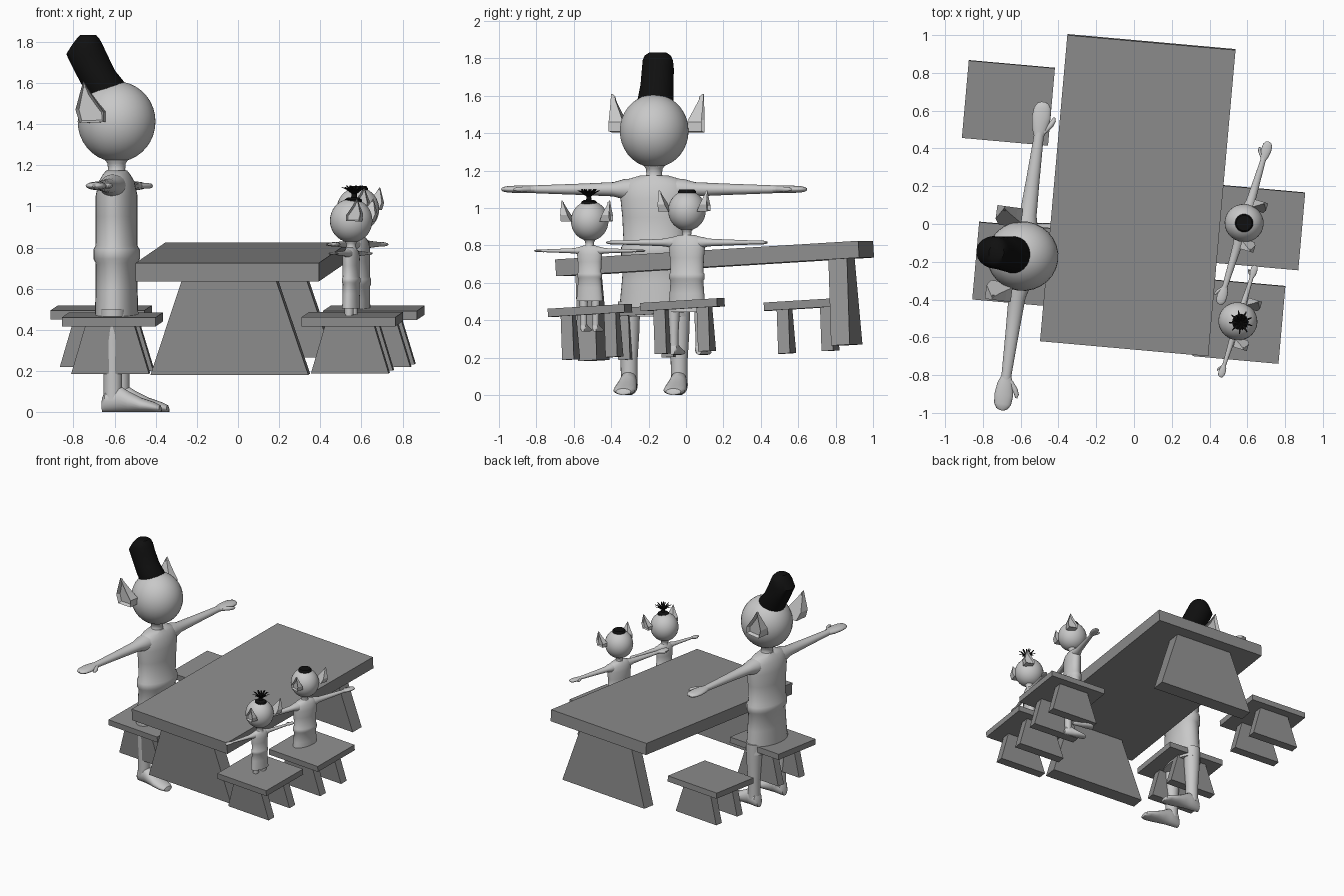
import bpy, bmesh, math
from mathutils import Matrix, Vector

if "Cube" in bpy.data.objects:
    bpy.data.objects.remove(bpy.data.objects["Cube"])


def material(name, v):
    m = bpy.data.materials.new(name)
    m.diffuse_color = (v, v, v, 1)
    m.use_nodes = True
    m.node_tree.nodes["Principled BSDF"].inputs["Base Color"].default_value = m.diffuse_color
    return m


SKIN = material("light grey", 0.58)
WOOD = material("mid grey", 0.27)
HAIR = material("black", 0.005)


def finish(name, bm, mat, M, smooth=True):
    bmesh.ops.recalc_face_normals(bm, faces=bm.faces)
    me = bpy.data.meshes.new(name)
    bm.to_mesh(me)
    bm.free()
    me.materials.append(mat)
    if smooth:
        me.shade_smooth()
        me.set_sharp_from_angle(angle=math.radians(40))
    ob = bpy.data.objects.new(name, me)
    bpy.context.collection.objects.link(ob)
    ob.matrix_world = M
    return ob


def loft(name, tubes, axis, mat, M, n=20):
    """Each tube is a list of elliptical rings (t, c1, c2, r1, r2) along an axis."""
    bm = bmesh.new()
    for rings in tubes:
        loops = []
        for t, c1, c2, r1, r2 in rings:
            loop = []
            for i in range(n):
                a = 2 * math.pi * i / n
                p, q = c1 + r1 * math.cos(a), c2 + r2 * math.sin(a)
                co = {"x": (t, p, q), "y": (p, t, q), "z": (p, q, t)}[axis]
                loop.append(bm.verts.new(co))
            loops.append(loop)
        for a, b in zip(loops, loops[1:]):
            for i in range(n):
                j = (i + 1) % n
                bm.faces.new((a[i], a[j], b[j], b[i]))
        bm.faces.new(loops[0])
        bm.faces.new(loops[-1])
    return finish(name, bm, mat, M)


def slab(bm, w0, w1, y0, y1, z0, z1):
    """Block with half-width w0 at the bottom and w1 at the top."""
    v = [bm.verts.new((s * w, y, z)) for z, w in ((z0, w0), (z1, w1))
         for s, y in ((-1, y0), (1, y0), (1, y1), (-1, y1))]
    for f in ((0, 1, 2, 3), (4, 5, 6, 7), (0, 1, 5, 4), (1, 2, 6, 5), (2, 3, 7, 6), (3, 0, 4, 7)):
        bm.faces.new([v[i] for i in f])


def bench(name, loc, w, d, t, leg0, leg1, ya, yb, h):
    """Plank top on two trapezoid legs; the origin is the top centre."""
    M = (Matrix.Translation(loc) @ Matrix.Rotation(math.radians(-5.1), 4, "Z")
         @ Matrix.Rotation(math.radians(3.5), 4, "X"))
    bm = bmesh.new()
    slab(bm, w, w, -d, d, -t, 0)
    finish(name + "_top", bm, WOOD, M, False)
    bm = bmesh.new()
    slab(bm, leg0, leg1, ya, yb, -h, -t)
    slab(bm, leg0, leg1, -yb, -ya, -h, -t)
    finish(name + "_legs", bm, WOOD, M, False)


def ear(name, s, M):
    pts = [(-.13, 1.61), (-.168, 1.47), (-.148, 1.405), (-.03, 1.41),
           (-.03, 1.46), (-.06, 1.50), (-.095, 1.55)]
    bm = bmesh.new()
    outer = [bm.verts.new((x, s * .25, z)) for x, z in pts]
    inner = [bm.verts.new((x, s * (.15 + .45 * (z - 1.41)), z)) for x, z in pts]
    n = len(pts)
    face = bm.faces.new(outer)
    bm.faces.new(inner)
    for i in range(n):
        j = (i + 1) % n
        bm.faces.new((outer[i], outer[j], inner[j], inner[i]))
    # hollow of the ear
    bmesh.ops.recalc_face_normals(bm, faces=bm.faces)
    bmesh.ops.inset_region(bm, faces=[face], thickness=.014)
    for v in face.verts:
        v.co.y -= s * .025
    finish(name, bm, SKIN, M, False)


def person(pre, loc, angle, scale, w=1, d=1, zs=1, arm=1):
    """Figure facing local +x; w, d, zs and arm slim the body below the neck."""
    M = (Matrix.Translation(loc) @ Matrix.Rotation(math.radians(angle), 4, "Z")
         @ Matrix.Scale(scale, 4))

    def Z(z):
        return 1.17 + (z - 1.17) * zs

    # head and ears
    bm = bmesh.new()
    bmesh.ops.create_uvsphere(bm, u_segments=28, v_segments=18, radius=.19,
                              matrix=Matrix.Translation((0, 0, 1.412)) @ Matrix.Diagonal((1, .97, 1.03, 1)))
    finish(pre + "_head", bm, SKIN, M)
    # dress with belt, shoulders and neck
    prof = [(.42, .105, .192), (.6, .1, .175), (.725, .1, .165), (.745, .111, .178),
            (.79, .111, .178), (.81, .1, .165), (.95, .1, .172), (1.05, .1, .182),
            (1.12, .085, .178), (1.155, .065, .14), (1.175, .05, .07)]
    loft(pre + "_dress", [[(Z(z), 0, 0, a * d, b * w) for z, a, b in prof]], "z", SKIN, M, 28)
    loft(pre + "_neck", [[(1.15, 0, 0, .055, .06), (1.18, 0, 0, .042, .042),
                          (1.21, 0, 0, .045, .045), (1.25, 0, 0, .075, .075)]], "z", SKIN, M)
    za = Z(1.10)
    for s, side in ((1, "left"), (-1, "right")):
        ear(f"{pre}_{side}_ear", s, M)
        # sleeve and arm
        rows = [(.08, .065, .06), (.16, .06, .055), (.22, .045, .038), (.4, .036, .03),
                (.62, .027, .022), (.66, .026, .02)]
        loft(f"{pre}_{side}_arm", [[(s * y * arm, 0, za, a * arm, b * arm) for y, a, b in rows]],
             "y", SKIN, M)
        # hand with thumb
        hand = [(.63, .022, .018), (.68, .042, .021), (.74, .05, .02), (.79, .045, .017),
                (.815, .03, .012), (.824, .01, .005)]
        thumb = [(.66, .02, .016, .014), (.70, .05, .018, .014),
                 (.73, .066, .013, .012), (.75, .068, .005, .005)]
        loft(f"{pre}_{side}_hand",
             [[(s * y * arm, 0, za, a * arm, b * arm) for y, a, b in hand],
              [(s * y * arm, x * arm, za, a * arm, b * arm) for y, x, a, b in thumb]],
             "y", SKIN, M)
        # leg and foot
        ly = s * .135 * (w if w == 1 else w * .65)
        loft(f"{pre}_{side}_leg",
             [[(Z(z), 0, ly, r * d, r * d) for z, r in ((.06, .045), (.2, .046), (.34, .055), (.5, .06))]],
             "z", SKIN, M)
        foot = [(-.052, .025, .07), (-.035, .042, .11), (.03, .046, .13), (.08, .052, .1),
                (.14, .06, .07), (.2, .058, .05), (.232, .04, .035), (.24, .015, .015)]
        loft(f"{pre}_{side}_foot",
             [[(x * d, ly, Z(0) + h * d / 2, r * d, h * d / 2) for x, r, h in foot]], "x", SKIN, M)
    return M


# table and four stools
bench("table", (.02, .15, .775), .447, .815, .09, .385, .23, .63, .73, .55)
for i, p in enumerate([(-.665, .64, .507), (-.61, -.215, .473), (.66, -.02, .505), (.555, -.515, .474)]):
    bench(f"stool_{i + 1}", p, .229, .206, .044, .19, .12, .085, .148, .278)

# adult with tall hair leaning back
M = person("adult", (-.59, -.17, 0), -7.7, 1)
tall = [(1.5, -.03, .09, .085), (1.575, -.05, .112, .097), (1.66, -.108, .1, .088),
        (1.74, -.147, .1, .086), (1.79, -.143, .072, .082), (1.815, -.14, .055, .07),
        (1.832, -.14, .04, .045)]
loft("adult_hair", [[(z, x, 0, a, b) for z, x, a, b in tall]], "z", HAIR, M, 24)

# child with a flat cap of hair
M = person("child", (.583, .005, .215), 163.2, .546)
loft("child_hair", [[(1.55, 0, 0, .088, .088), (1.6, 0, 0, .088, .088), (1.618, 0, 0, .075, .075)]],
     "z", HAIR, M, 24)

# toddler with a spiky tuft
M = person("toddler", (.55, -.515, .16), 162.6, .546, .7, .7, .72, .69)
loft("toddler_hair", [[(1.55, -.02, 0, .085, .085), (1.6, -.02, 0, .075, .075), (1.618, -.02, 0, .05, .05)],
                      [(1.6, -.025, 0, .028, .028), (1.66, -.03, 0, .022, .022)]], "z", HAIR, M, 20)
spikes = []
for k in range(18):
    a = 2 * math.pi * k / 18
    r = .11 if k % 2 else .075
    spikes.append([(1.64, -.03, 0, .01, .01),
                   (1.69, -.03 + .6 * r * math.cos(a), .6 * r * math.sin(a), .01, .01),
                   (1.7 + (.025 if k % 2 == 0 else .01), -.03 + r * math.cos(a), r * math.sin(a), .006, .006)])
loft("toddler_tuft", spikes, "z", HAIR, M, 6)
